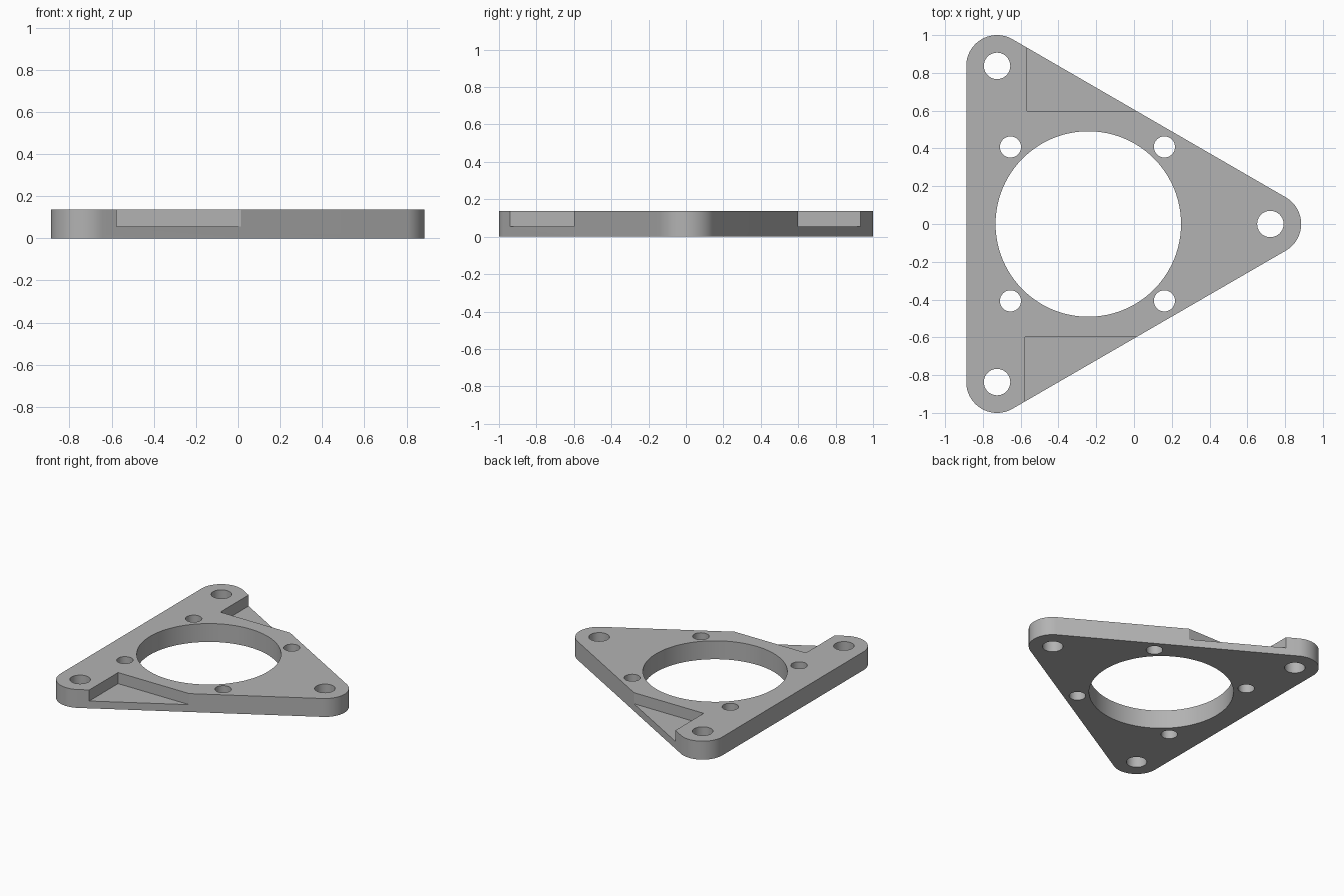
import bpy, bmesh
from math import cos, sin, pi, radians

default = bpy.data.objects.get("Cube")
if default:
    bpy.data.objects.remove(default, do_unlink=True)

HEIGHT = 0.138
POCKET_FLOOR = 0.055
CORNER_R = 0.163
CORNERS = [(0.722, 0), (-0.725, 0.837), (-0.725, -0.837)]

grey = bpy.data.materials.new("plain grey")
grey.use_nodes = True
colour = (0.45, 0.45, 0.45, 1)
grey.diffuse_color = colour
grey.node_tree.nodes["Principled BSDF"].inputs["Base Color"].default_value = colour


def arc(centre, radius, start, end, steps):
    """Points along a circular arc, angles in degrees."""
    angles = [radians(start + (end - start) * i / steps) for i in range(steps + 1)]
    return [(centre[0] + radius * cos(a), centre[1] + radius * sin(a)) for a in angles]


def prism(name, outline, bottom, top):
    """Extrude a flat outline between two heights."""
    bm = bmesh.new()
    base = bm.faces.new([bm.verts.new((x, y, bottom)) for x, y in outline])
    side = bmesh.ops.extrude_face_region(bm, geom=[base])
    verts = [g for g in side["geom"] if isinstance(g, bmesh.types.BMVert)]
    bmesh.ops.translate(bm, verts=verts, vec=(0, 0, top - bottom))
    bmesh.ops.recalc_face_normals(bm, faces=bm.faces)
    mesh = bpy.data.meshes.new(name)
    bm.to_mesh(mesh)
    bm.free()
    mesh.materials.append(grey)
    obj = bpy.data.objects.new(name, mesh)
    bpy.context.collection.objects.link(obj)
    return obj


def cut(target, cutter):
    """Subtract a cutter and discard it."""
    cutter.hide_render = True
    mod = target.modifiers.new("cut", 'BOOLEAN')
    mod.operation = 'DIFFERENCE'
    mod.solver = 'EXACT'
    mod.object = cutter
    bpy.ops.object.modifier_apply(modifier=mod.name)
    bpy.data.objects.remove(cutter, do_unlink=True)


# Triangular plate with rounded corners
outline = []
for centre, start in zip(CORNERS, (-60, 60, 180)):
    outline += arc(centre, CORNER_R, start, start + 120, 24)
plate = prism("mounting_plate", outline, 0, HEIGHT)
bpy.context.view_layer.objects.active = plate
plate.select_set(True)

# Central bore, corner holes and four small screw holes
holes = [((-0.242, 0), 0.491, 96)]
holes += [(centre, 0.07, 40) for centre in CORNERS]
holes += [((x, y), 0.056, 32) for x in (-0.654, 0.161) for y in (-0.407, 0.408)]
for centre, radius, sides in holes:
    circle = arc(centre, radius, 0, 360, sides)[:-1]
    cut(plate, prism("hole_cutter", circle, -0.1, HEIGHT + 0.1))

# Stepped pockets on the two slanted edges
for side, left in ((1, -0.566), (-1, -0.577)):
    near, far = 0.598 * side, 1.2 * side
    pocket = [(left, near), (0.4, near), (0.4, far), (left, far)]
    cut(plate, prism("pocket_cutter", pocket, POCKET_FLOOR, HEIGHT + 0.1))

bpy.ops.object.shade_smooth_by_angle(angle=radians(30))
